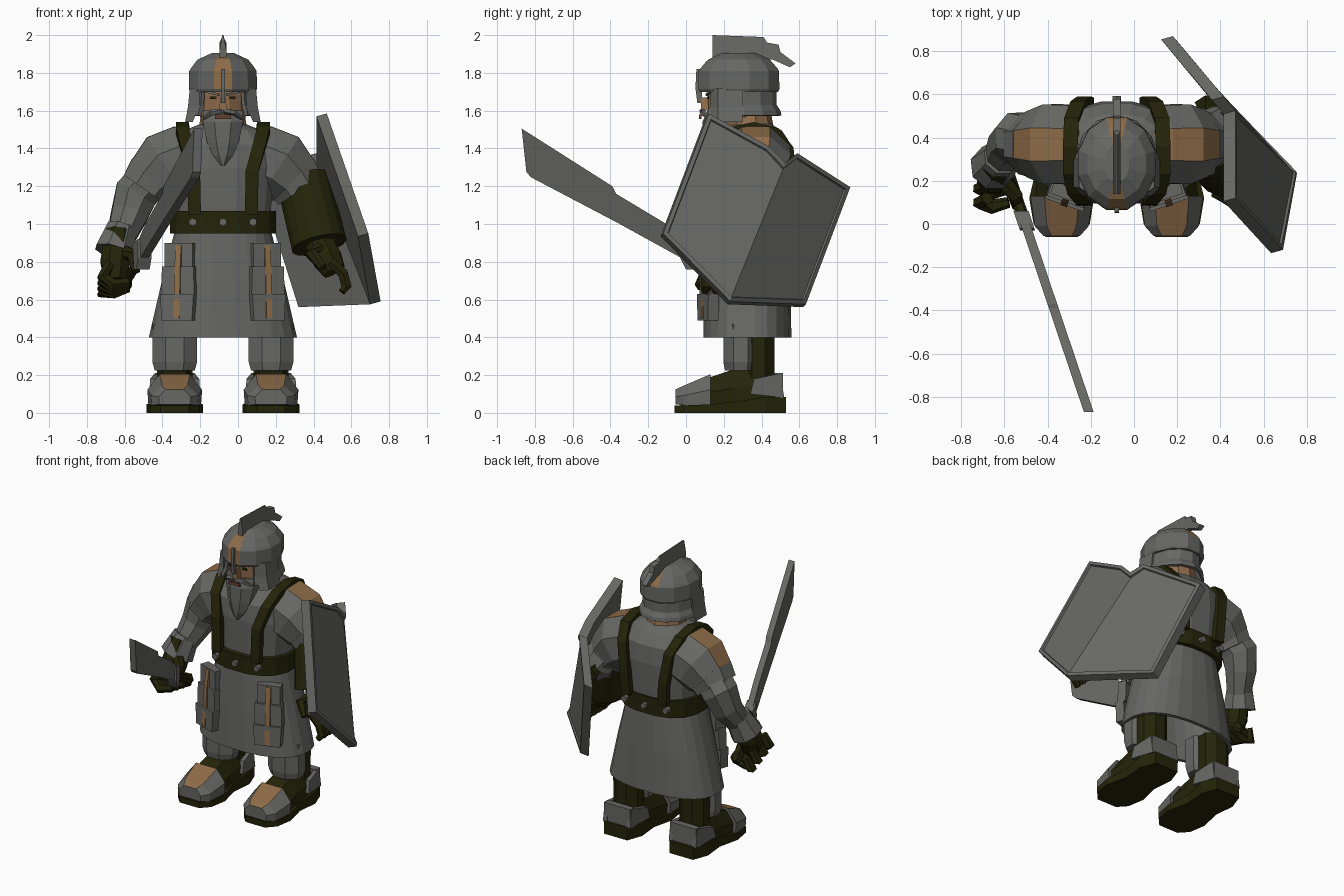
import bpy, bmesh, math
from mathutils import Vector as V

if "Cube" in bpy.data.objects:
    bpy.data.objects.remove(bpy.data.objects["Cube"])

CX, CY = -0.08, 0.33   # body axis


def material(name, rgb):
    m = bpy.data.materials.new(name)
    m.diffuse_color = (*rgb, 1)
    m.use_nodes = True
    m.node_tree.nodes["Principled BSDF"].inputs["Base Color"].default_value = m.diffuse_color
    return m


STEEL = material("grey steel", (0.135, 0.135, 0.127))
OLIVE = material("dark olive leather", (0.018, 0.018, 0.003))
BRONZE = material("bronze", (0.27, 0.15, 0.065))
SKIN = material("skin", (0.29, 0.155, 0.075))
LIP = material("dark lip", (0.13, 0.05, 0.03))


def make(name, verts, faces, mats, rule=None):
    """Mesh with outward normals; rule(face) picks the material slot."""
    me = bpy.data.meshes.new(name)
    me.from_pydata([tuple(v) for v in verts], [], faces)
    bm = bmesh.new()
    bm.from_mesh(me)
    bmesh.ops.recalc_face_normals(bm, faces=bm.faces)
    if rule:
        for f in bm.faces:
            f.material_index = int(rule(f.calc_center_median(), f.normal))
    bm.to_mesh(me)
    bm.free()
    for m in (mats if isinstance(mats, tuple) else (mats,)):
        me.materials.append(m)
    ob = bpy.data.objects.new(name, me)
    bpy.context.collection.objects.link(ob)
    return ob


def loft(name, rings, mats, rule=None, closed=True, caps=True):
    n = len(rings[0])
    faces = [(k*n+i, k*n+(i+1) % n, (k+1)*n+(i+1) % n, (k+1)*n+i)
             for k in range(len(rings)-1) for i in range(n if closed else n-1)]
    if caps:
        faces += [tuple(range(n)), tuple(range((len(rings)-1)*n, len(rings)*n))]
    return make(name, [p for r in rings for p in r], faces, mats, rule)


def oval(z, rx, ry, cx=CX, cy=CY, n=16, p=2.0, a0=None, a1=None):
    """Horizontal superellipse ring, or an arc of one when a0 and a1 are given."""
    pts = []
    for i in range(n):
        t = 2*math.pi*(i+.5)/n if a0 is None else a0+(a1-a0)*i/(n-1)
        c, s = math.cos(t), math.sin(t)
        pts.append(V((cx+rx*math.copysign(abs(c)**(2/p), c), cy+ry*math.copysign(abs(s)**(2/p), s), z)))
    return pts


def limb(name, pts, radii, mats, n=8, rule=None):
    pts = [V(p) for p in pts]
    rings = []
    for i, p in enumerate(pts):
        d = (pts[min(i+1, len(pts)-1)]-pts[max(i-1, 0)]).normalized()
        u = d.cross(V((0, 1, 0.01))).normalized()
        v = d.cross(u)
        rings.append([p+radii[i]*(u*math.cos(t)+v*math.sin(t)) for t in (2*math.pi*(k+.5)/n for k in range(n))])
    return loft(name, rings, mats, rule)


def box(name, c, s, mat, taper=1.0):
    return loft(name, [[(c[0]+a*s[0]/2*k, c[1]+b*s[1]/2, c[2]+sz*s[2]/2) for a, b in ((-1, -1), (1, -1), (1, 1), (-1, 1))]
                       for sz, k in ((-1, 1), (1, taper))], mat)


def slab(name, yz, xfun, t, mat):
    """Side profile with a thickness in x."""
    return loft(name, [[(xfun(y)+s*t/2, y, z) for y, z in yz] for s in (-1, 1)], mat)


def shoe(name, cx, secs, mats, rule=None):
    """Six-sided sections along y: (y, half width, bottom, top)."""
    loft(name, [[(cx+k*w, y, z0+q*(z1-z0)) for k, q in ((-.96, 0), (-1, .5), (-.55, 1), (.55, 1), (1, .5), (.96, 0))]
                for y, w, z0, z1 in secs], mats, rule)


# Torso, belt and skirt
loft("torso", [oval(z, rx, ry, p=2.5, cy=.34) for z, rx, ry in
     ((.95, .25, .21), (1.1, .26, .22), (1.3, .28, .23), (1.42, .27, .22), (1.495, .21, .17), (1.53, .12, .11))], STEEL)
loft("belt", [oval(z, .285, .24, p=2.5) for z in (.95, 1.07)], OLIVE)
for sy in (-1, 1):
    for x in (-.24, -.08, .08):
        y = CY+sy*(.24 if x == -.08 else .225)
        limb("belt_stud", [(x, y-.022, 1.01), (x, y+.022, 1.01)], [.022, .022], STEEL, 6)
loft("skirt", [oval(z, rx, ry, cy=.325, n=24, p=2.4) for z, rx, ry in
     ((.95, .26, .215), (.7, .325, .228), (.4, .395, .235), (.4, .37, .21), (.7, .29, .19))], STEEL)

# Head: face, features and beard
loft("neck", [oval(z, r, r, n=10) for z, r in ((1.48, .14), (1.56, .125), (1.65, .11))], SKIN)
loft("head", [oval(z, rx, ry, cy=.27, n=12) for z, rx, ry in
     ((1.5, .1, .12), (1.58, .13, .155), (1.68, .135, .16), (1.76, .13, .15))], SKIN)
box("nose", (CX, .105, 1.635), (.045, .05, .07), SKIN, .55)
box("mouth", (CX, .076, 1.568), (.085, .012, .022), LIP)
loft("beard", [oval(z, rx, ry, cy=cy, n=8) for z, rx, ry, cy in
     ((1.6, .115, .05, .16), (1.54, .115, .085, .165), (1.43, .09, .07, .15), (1.36, .055, .045, .13), (1.31, .012, .015, .11))], STEEL)
for s in (-1, 1):
    box("eye", (CX+s*.05, .116, 1.668), (.034, .009, .014), OLIVE)
    limb("eyebrow", [(CX+s*.02, .11, 1.685), (CX+s*.09, .13, 1.7)], [.009, .007], STEEL, 4)
    limb("moustache", [(CX+s*.005, .085, 1.598), (CX+s*.06, .09, 1.59), (CX+s*.1, .125, 1.56)], [.014, .016, .01], STEEL, 5)

# Helmet with bronze stripe, neck guard, nose guard and crest
HC = .28
loft("helmet", [oval(z, rx, ry, cy=HC, n=12) for z, rx, ry in
     ((1.7, .18, .215), (1.715, .187, .222), (1.81, .185, .22), (1.825, .175, .21), (1.87, .14, .17), (1.905, .06, .09))],
     (STEEL, BRONZE), lambda c, n: abs(c.x-CX) < .03 and c.z > 1.73 and (c.z > 1.81 or c.y < .2) and n.z < .99)
guard = loft("neck_guard", [oval(z, rx, ry, cy=HC, n=11, a0=math.radians(-48), a1=math.radians(228)) for z, rx, ry in
             ((1.73, .165, .2), (1.63, .175, .2), (1.6, .19, .22), (1.575, .195, .225))], STEEL, closed=False, caps=False)
guard.modifiers.new("thickness", "SOLIDIFY").thickness = .02
for s in (-1, 1):
    loft("cheek_plate", [[(CX+s*a, .13, z), (CX+s*b, .17, z), (CX+s*b, .3, z), (CX+s*a, .3, z)]
         for z, a, b in ((1.72, .12, .175), (1.62, .125, .185), (1.54, .16, .2))], STEEL)
slab("nose_guard", [(.055, 1.82), (.05, 1.72), (.06, 1.64), (.085, 1.64), (.08, 1.82)], lambda y: CX, .02, STEEL)
crest = slab("crest", [(.14, 1.87), (.14, 1.92), (.14, 2), (.41, 1.99), (.43, 1.96), (.49, 1.95), (.5, 1.91), (.58, 1.85),
                       (.55, 1.83), (.46, 1.87), (.3, 1.88)], lambda y: CX, .036, STEEL)
for v in crest.data.vertices:
    v.co.x = CX+(v.co.x-CX)*(.2 if v.co.z > 1.98 else 1)   # pointed upper edge

for s in (-1, 1):
    X = lambda o: CX+s*o
    # Shoulder straps
    path = [(.15, .105, 1.05), (.155, .11, 1.28), (.195, .155, 1.42), (.215, .24, 1.495), (.215, .36, 1.52),
            (.21, .48, 1.49), (.18, .55, 1.4), (.15, .57, 1.2), (.14, .565, 1.05)]
    rings = []
    for i, (o, y, z) in enumerate(path):
        a, b = path[max(i-1, 0)], path[min(i+1, len(path)-1)]
        nrm = V((0, a[2]-b[2], b[1]-a[1])).normalized()*.02
        rings.append([V((X(o+k*.034), y, z))+q*nrm for k, q in ((-1, -1), (1, -1), (1, 1), (-1, 1))])
    loft("shoulder_strap", rings, OLIVE)
    # Hip plates with bronze stripes, turned to follow the skirt
    for ob in (box("hip_plate_top", (0, .0, .83), (.155, .06, .14), STEEL),
               box("hip_plate_middle", (0, -.015, .7), (.185, .06, .15), STEEL, .95),
               box("hip_plate_bottom", (0, -.03, .56), (.17, .06, .14), STEEL, 1.1),
               slab("hip_stripe", [(-.034, .89), (-.05, .775), (-.066, .5), (-.05, .5), (-.02, .89)], lambda y: 0, .032, BRONZE)):
        ob.location = (X(.225), .145, 0)
        ob.rotation_euler = (0, 0, s*.33)
    # Legs
    L = X(.255)
    loft("calf", [oval(z, rx, .09, cx=L, cy=.385, n=8) for z, rx in ((.15, .1), (.46, .105))], OLIVE)
    loft("greave", [oval(z, rx, ry, cx=L, cy=.29, n=8) for z, rx, ry in ((.225, .115, .09), (.27, .128, .1), (.47, .128, .1))], STEEL)
    shoe("boot", L, [(-.03, .08, .03, .09), (.1, .125, .03, .18), (.25, .11, .03, .23), (.36, .11, .03, .26), (.49, .085, .03, .2)], OLIVE)
    shoe("toe_cap", L, [(-.055, .085, .045, .125), (-.01, .125, .04, .145), (.13, .145, .04, .205)], (STEEL, BRONZE),
         lambda c, n: n.z > .8 and abs(c.x-L) < .03)
    for k in (-1, 1):
        loft("heel_side", [[(L+k*(.105+a), .34, .1), (L+k*(.1+a), .36, .18), (L+k*(.075+a), .5, .21), (L+k*(.075+a), .52, .08)]
             for a in (0, .03)], STEEL)
    box("heel_back", (L, .49, .145), (.2, .045, .13), STEEL)
    loft("sole", [[(L+k*w, y, z) for k, z in ((-1, 0), (1, 0), (1, t), (-1, t))] for y, w, t in
         ((-.06, .075, .04), (0, .13, .04), (.12, .15, .045), (.27, .115, .06), (.42, .13, .085), (.53, .09, .085))], OLIVE)
    # Pauldrons with bronze band on top
    limb("pauldron", [(X(.14), .37, 1.36), (X(.2), .37, 1.345), (X(.3), .37, 1.305), (X(.375), .37, 1.23)],
         [.16, .195, .2, .165], (STEEL, BRONZE), 8, lambda c, n: abs(c.y-.37) < .04 and n.z > .55)
    limb("arm_lame", [(X(.355), .37, 1.26), (X(.41), .37, 1.18)], [.165, .15], STEEL)

# Right arm and sword hand
limb("right_arm", [(-.45, .38, 1.26), (-.54, .4, 1.16), (-.575, .37, 1.05), (-.63, .28, .9)], [.12, .125, .105, .075], STEEL)
limb("right_cuff", [(-.615, .31, .98), (-.655, .26, .85)], [.085, .11], STEEL)
limb("right_glove", [(-.63, .28, .96), (-.65, .22, .8), (-.65, .19, .7)], [.075, .085, .06], OLIVE)
for i in range(4):
    y, z = .1+.065*i, .79-.03*i
    limb("right_finger", [(-.68, y+.02, z), (-.715, y, z-.07), (-.66, y-.02, z-.11+.015*i), (-.58, y, .69-.01*i)],
         [.03, .034, .034, .025], OLIVE, 6)
limb("right_thumb", [(-.6, .2, .85), (-.55, .13, .83), (-.54, .08, .75)], [.04, .035, .025], OLIVE, 6)

# Sword
sx = lambda y: -.52+(y-.05)*-.337
limb("sword_grip", [(sx(y), y, .84-.55*y) for y in (.02, .28)], [.028, .028], OLIVE, 6)
limb("sword_pommel", [(sx(y), y, .84-.55*y) for y in (.26, .3, .33)], [.03, .045, .02], OLIVE, 6)
slab("sword_guard", [(-.02, .92), (.06, .89), (.04, .76), (0, .76), (-.03, .82)], sx, .07, STEEL)
slab("sword_blade", [(-.87, 1.505), (-.845, 1.275), (-.82, 1.247), (-.36, 1.005), (.03, .79), (.04, .89), (-.12, 1.01),
                     (-.37, 1.16), (-.39, 1.2)], sx, .045, STEEL)

# Left arm with strapped sleeve
limb("left_arm", [(.29, .38, 1.26), (.36, .43, 1.16), (.41, .33, 1.0), (.45, .25, .86)], [.12, .125, .1, .075], STEEL)
limb("left_sleeve", [(.345, .39, 1.235), (.43, .27, .89)], [.145, .15], OLIVE, 16)
limb("shield_strap", [(.35, .42, 1.15), (.34, .54, 1.12), (.32, .58, 1.11)], [.05, .045, .045], OLIVE, 4)
limb("left_glove", [(.43, .26, .9), (.47, .22, .82), (.51, .2, .75)], [.08, .085, .065], OLIVE)
for i in range(4):
    y = .11+.055*i
    limb("left_finger", [(.49, y, .8), (.555, y, .74), (.575, y, .67), (.55, y-.01, .64)], [.03, .032, .03, .02], OLIVE, 6)
limb("left_thumb", [(.43, .19, .87), (.39, .14, .84), (.45, .1, .77)], [.04, .035, .025], OLIVE, 6)

# Shield: two planes meeting on a ridge, with a raised rim
outer = [V(p) for p in ((.47, .12, 1.585), (.47, .44, 1.41), (.47, .525, 1.325), (.416, .59, 1.375),
                        (.18, .87, 1.195), (.375, .635, .575), (.755, .235, .59), (.69, -.12, .95))]
fronts = [(0, 1, 2, 6, 7), (2, 3, 4, 5, 6)]
shield = make("shield", outer+[p+V((-.055, -.015, -.015)) for p in outer], fronts+[tuple(i+8 for i in reversed(f)) for f in fronts]
              + [(i, i+8, (i+1) % 8+8, (i+1) % 8) for i in range(8)], STEEL)
bm = bmesh.new()
bm.from_mesh(shield.data)
front_faces = list(bm.faces)[:2]
for width, depth in ((.022, 0), (.004, -.012)):
    bmesh.ops.inset_region(bm, faces=front_faces, thickness=width, depth=depth, use_even_offset=True)
bm.to_mesh(shield.data)
bm.free()
